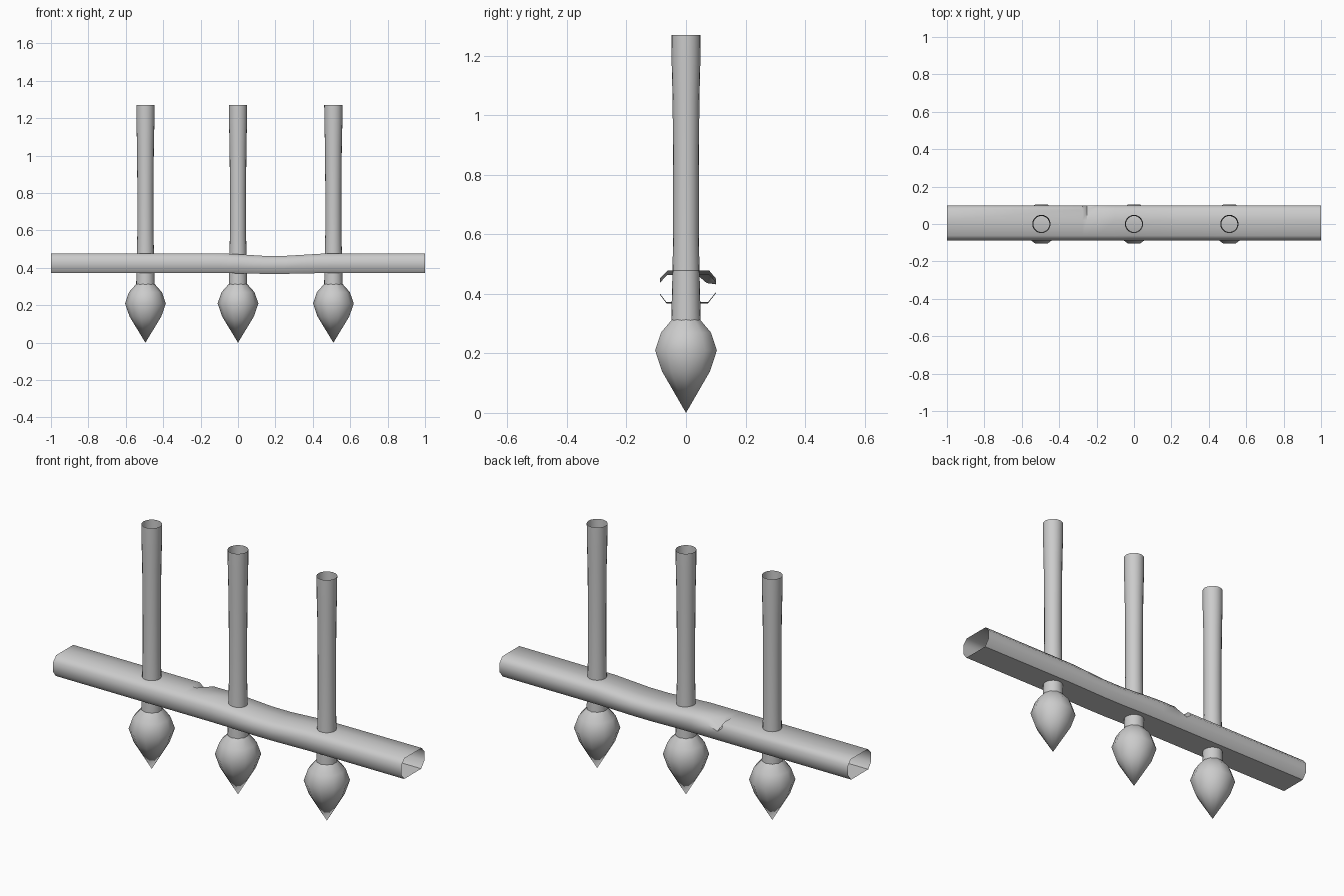
import bpy, bmesh, math

if "Cube" in bpy.data.objects:
    bpy.data.objects.remove(bpy.data.objects["Cube"])


def make_object(name, rings, closed_tip=False, angle=35):
    """Skin a list of closed vertex rings into an open tube."""
    bm = bmesh.new()
    loops = [[bm.verts.new(p) for p in ring] for ring in rings]
    for a, b in zip(loops, loops[1:]):
        n = len(a)
        for i in range(n):
            j = (i + 1) % n
            bm.faces.new((a[i], a[j], b[j], b[i]))
    if closed_tip:
        bmesh.ops.remove_doubles(bm, verts=bm.verts, dist=1e-5)
    bmesh.ops.recalc_face_normals(bm, faces=bm.faces)
    mesh = bpy.data.meshes.new(name)
    bm.to_mesh(mesh)
    bm.free()
    obj = bpy.data.objects.new(name, mesh)
    bpy.context.collection.objects.link(obj)
    bpy.ops.object.select_all(action='DESELECT')
    obj.select_set(True)
    bpy.context.view_layer.objects.active = obj
    bpy.ops.object.shade_smooth_by_angle(angle=math.radians(angle))
    return obj


def circle(x, z, r, sides):
    return [(x + r * math.cos(2 * math.pi * i / sides),
             r * math.sin(2 * math.pi * i / sides), z) for i in range(sides)]


# Spears: hollow shaft and ten-sided pointed head
shaft_profile = [(0.29, 0.050), (0.45, 0.046), (0.60, 0.043), (0.80, 0.043),
                 (1.05, 0.045), (1.17, 0.048), (1.27, 0.049)]
head_profile = [(0.0, 0.0), (0.14, 0.085), (0.21, 0.109), (0.27, 0.088), (0.313, 0.050)]
for side, x in (("left", -0.495), ("middle", 0.0), ("right", 0.51)):
    make_object(side + "_shaft", [circle(x, z, r, 20) for z, r in shaft_profile])
    make_object(side + "_spear_head", [circle(x, z, r, 10) for z, r in head_profile], True, 50)

# Crossbar: open chamfered tube with a slight sag and a chip in its back top edge
section = [(-0.066, 0.372), (-0.087, 0.400), (-0.087, 0.452), (-0.062, 0.478),
           (0.020, 0.478), (0.078, 0.478), (0.100, 0.452), (0.100, 0.405), (0.074, 0.372)]
# x position, drop of the top, drop of the bottom
stations = [(-1, 0, 0), (-0.275, 0, 0), (-0.25, 0, 0), (-0.195, 0, 0), (-0.10, 0, 0),
            (0.0, 0.005, 0.001), (0.14, 0.014, 0.004), (0.25, 0.014, 0.004),
            (0.45, 0.002, 0), (1, 0, 0)]
rings = []
for x, top, bottom in stations:
    ring = []
    for i, (y, z) in enumerate(section):
        z -= top if z > 0.43 else bottom
        if x == -0.25 and i == 5:
            y, z = 0.070, 0.436
        if x == -0.25 and i == 6:
            z = 0.432
        ring.append((x, y, z))
    rings.append(ring)
make_object("crossbar", rings, angle=50)
